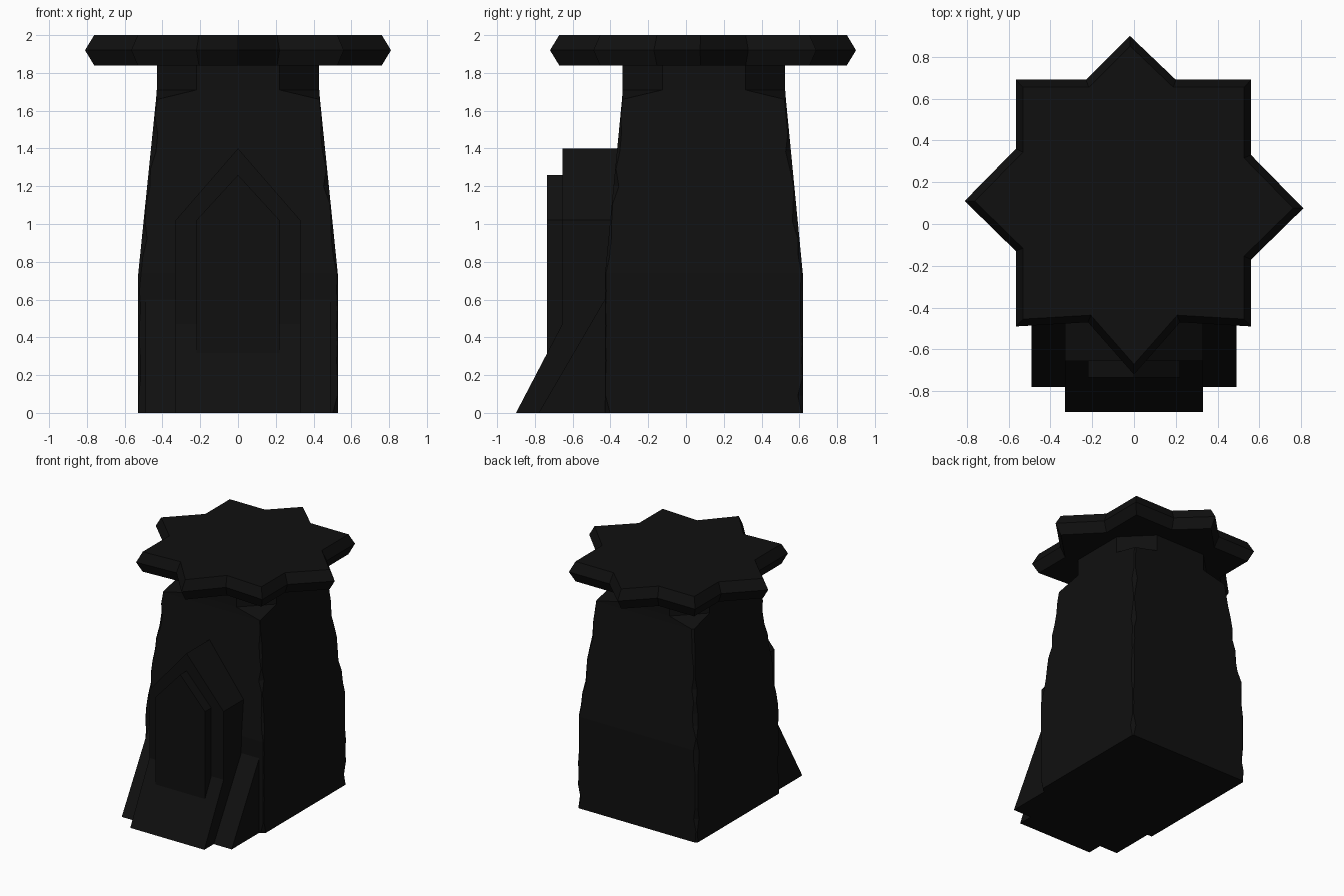
import bpy, bmesh, random

random.seed(4)
cube = bpy.data.objects.get("Cube")
if cube:
    bpy.data.objects.remove(cube, do_unlink=True)

CY = 0.095  # tower axis in y


def make_material(name, colour):
    mat = bpy.data.materials.new(name)
    mat.use_nodes = True
    mat.diffuse_color = colour
    mat.node_tree.nodes["Principled BSDF"].inputs["Base Color"].default_value = colour
    return mat


stone = make_material("charcoal stone", (0.005, 0.005, 0.005, 1))


def loft(name, rings):
    """Skin a stack of equal-length rings and cap both ends."""
    bm = bmesh.new()
    loops = [[bm.verts.new(p) for p in ring] for ring in rings]
    n = len(loops[0])
    for a, b in zip(loops, loops[1:]):
        for i in range(n):
            j = (i + 1) % n
            bm.faces.new((a[i], a[j], b[j], b[i]))
    bm.faces.new(loops[0][::-1])
    bm.faces.new(loops[-1])
    bmesh.ops.recalc_face_normals(bm, faces=bm.faces)
    mesh = bpy.data.meshes.new(name)
    bm.to_mesh(mesh)
    bm.free()
    mesh.materials.append(stone)
    obj = bpy.data.objects.new(name, mesh)
    bpy.context.collection.objects.link(obj)
    return obj


def cut_square(hx, hy, z, cuts):
    """Square ring with each corner cut off by its own amount."""
    ring = []
    for (sx, sy), c in zip(((1, 1), (-1, 1), (-1, -1), (1, -1)), cuts):
        pair = [(sx * hx, CY + sy * (hy - c), z), (sx * (hx - c), CY + sy * hy, z)]
        ring += pair if sx * sy > 0 else pair[::-1]
    return ring


# Tower body: straight base, tapering shaft with worn corners, eight-sided neck
rings = []
steps = 18
for k in range(steps + 1):
    z = 1.66 * k / steps
    t = max(0, (z - 0.72) / 0.98)
    cuts = [random.choice((0.004, 0.008, 0.015, 0.028)) for _ in range(4)]
    rings.append(cut_square(0.53 - 0.1 * t, 0.525 - 0.095 * t, z, cuts))
for z in (1.71, 1.86):
    rings.append(cut_square(0.43, 0.43, z, [0.21] * 4))
loft("tower_body", rings)

# Eight-pointed star cap with a bevelled rim
star = [(0.81, 0.075), (0.56, 0.33), (0.56, 0.69), (0.20, 0.69),
        (-0.02, 0.90), (-0.23, 0.69), (-0.565, 0.69), (-0.565, 0.36),
        (-0.81, 0.11), (-0.565, -0.13), (-0.565, -0.49), (-0.22, -0.47),
        (0, -0.72), (0.22, -0.47), (0.56, -0.49), (0.56, -0.17)]
loft("star_cap", [[(x * s, CY + (y - CY) * s, z) for x, y in star]
                  for z, s in ((1.84, 0.94), (1.92, 1), (2.0, 0.94))])


def gabled_slab(name, half, shoulder, peak, bottom, front, back):
    outline = [(-half, bottom), (half, bottom), (half, shoulder),
               (0, peak), (-half, shoulder)]
    return loft(name, [[(x, y, z) for x, z in outline] for y in (front, back)])


def side_prism(name, half, profile):
    return loft(name, [[(x, y, z) for y, z in profile] for x in (-half, half)])


# Gabled doorway block and the raised door panel
gabled_slab("doorway_block", 0.33, 1.02, 1.40, 0.0, -0.655, -0.2)
gabled_slab("door_panel", 0.22, 1.02, 1.26, 0.2, -0.735, -0.6)

# Sloping ramps at the foot of the doorway
side_prism("inner_ramp", 0.33, [(-0.90, 0), (-0.655, 0.47), (-0.5, 0.47), (-0.5, 0)])
side_prism("outer_ramp", 0.49, [(-0.78, 0), (-0.43, 0.60), (-0.3, 0.60), (-0.3, 0)])
